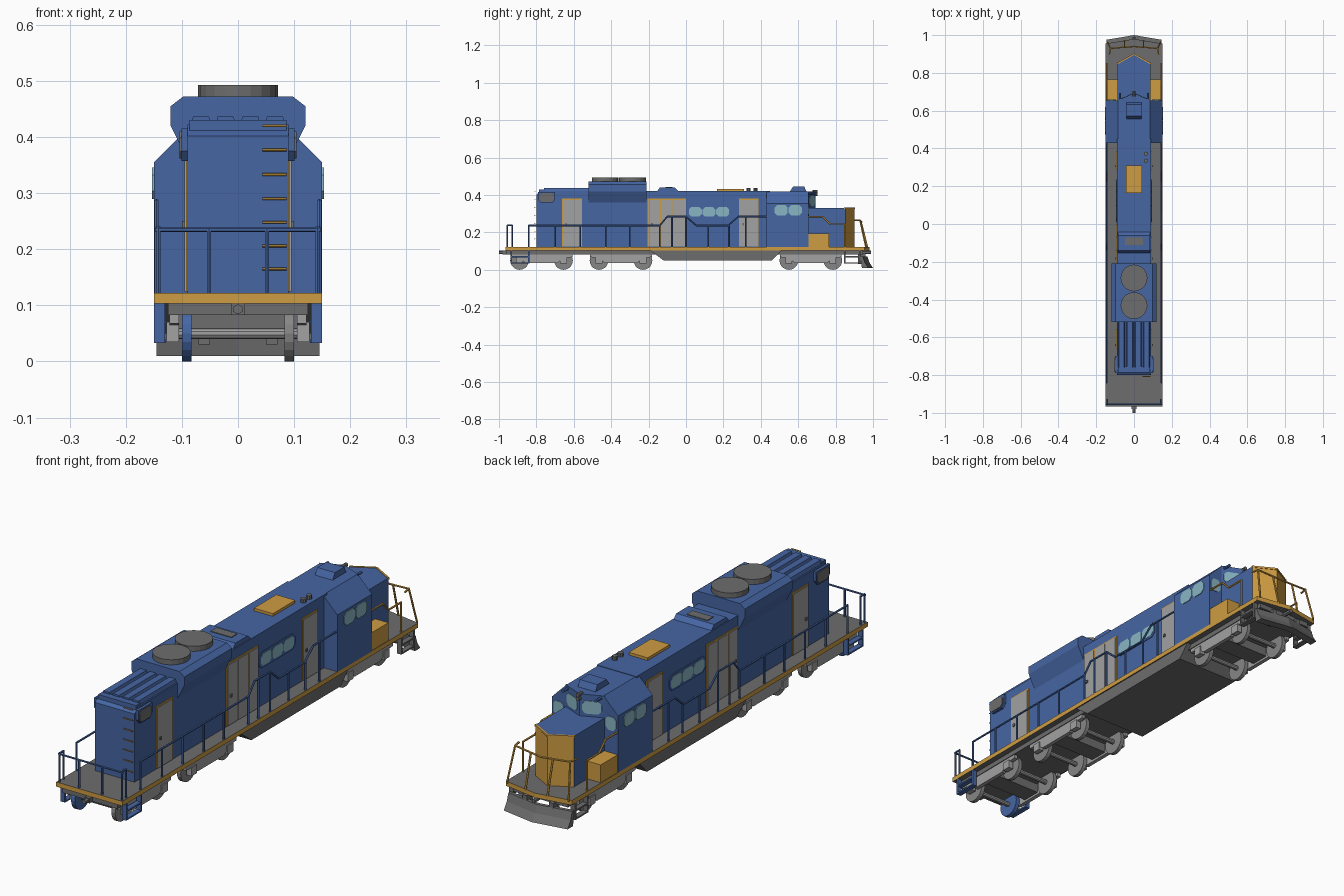
import bpy, bmesh, math
from mathutils import Vector, Matrix

if "Cube" in bpy.data.objects:
    bpy.data.objects.remove(bpy.data.objects["Cube"])


def material(name, r, g, b):
    m = bpy.data.materials.new(name)
    m.diffuse_color = (r, g, b, 1)
    m.use_nodes = True
    m.node_tree.nodes["Principled BSDF"].inputs["Base Color"].default_value = m.diffuse_color
    return m


BLUE = material("blue", 0.061, 0.133, 0.37)
YELLOW = material("yellow", 0.62, 0.335, 0.055)
GRAY = material("gray", 0.155, 0.155, 0.155)
STEEL = material("light_gray", 0.36, 0.36, 0.36)
WHEEL = material("wheel_gray", 0.24, 0.24, 0.24)
GLASS = material("glass_blue", 0.25, 0.47, 0.56)


def make(name, bm, mats, mirror=False, rule=None):
    bmesh.ops.recalc_face_normals(bm, faces=bm.faces)
    if rule:
        for f in bm.faces:
            f.normal_update()
            f.material_index = rule(f)
    me = bpy.data.meshes.new(name)
    bm.to_mesh(me)
    bm.free()
    for m in (mats if isinstance(mats, list) else [mats]):
        me.materials.append(m)
    ob = bpy.data.objects.new(name, me)
    bpy.context.collection.objects.link(ob)
    if mirror:
        ob.modifiers.new("mirror", 'MIRROR')
    return ob


def extrude_poly(bm, pts, vec):
    f = bm.faces.new([bm.verts.new(p) for p in pts])
    new = bmesh.ops.extrude_face_region(bm, geom=[f])["geom"]
    bmesh.ops.translate(bm, vec=vec, verts=[v for v in new if isinstance(v, bmesh.types.BMVert)])


def prism(name, pts, axis, a, b, mat, mirror=False, rule=None):
    place = {'x': lambda p, t: (t, p[0], p[1]), 'y': lambda p, t: (p[0], t, p[1]),
             'z': lambda p, t: (p[0], p[1], t)}[axis]
    bm = bmesh.new()
    extrude_poly(bm, [place(p, a) for p in pts], Vector(place((0, 0), b - a)))
    return make(name, bm, mat, mirror, rule)


def box(name, x0, x1, y0, y1, z0, z1, mat, mirror=False):
    return prism(name, [(x0, y0), (x1, y0), (x1, y1), (x0, y1)], 'z', z0, z1, mat, mirror)


def pane(name, c, u, w, h, mat, t=0.004, cut=0.25, mirror=True):
    # Thin upright plate with clipped corners, facing u x z
    c, u, v = Vector(c), Vector(u).normalized(), Vector((0, 0, 1))
    k, a, b = cut * min(w, h), w / 2, h / 2
    pts = [(-a + k, -b), (a - k, -b), (a, -b + k), (a, b - k), (a - k, b), (-a + k, b), (-a, b - k), (-a, -b + k)]
    bm = bmesh.new()
    extrude_poly(bm, [c + u * p + v * q for p, q in pts], u.cross(v) * t)
    return make(name, bm, mat, mirror)


def rods(name, paths, r, mat, mirror=False, sides=6):
    bm = bmesh.new()
    for path in paths:
        for p, q in zip(path, path[1:]):
            p, q = Vector(p), Vector(q)
            d = q - p
            m = Matrix.Translation((p + q) / 2) @ d.to_track_quat('Z', 'Y').to_matrix().to_4x4()
            bmesh.ops.create_cone(bm, cap_ends=True, segments=sides, radius1=r, radius2=r,
                                  depth=d.length + r, matrix=m)
    return make(name, bm, mat, mirror)


# Deck: yellow rim, gray top and underside, pointed nose end
prism("deck", [(-.15, -.965), (.15, -.965), (.15, .955), (0, .98), (-.15, .955)], 'z', .103, .122,
      [YELLOW, GRAY], rule=lambda f: int(abs(f.normal.z) > .5))
box("underframe", -.125, .125, -.96, .945, .083, .103, GRAY)
prism("fuel_tank", [(-.19, .103), (-.12, .05), (.46, .05), (.51, .103)], 'x', -.145, .145, GRAY)
rods("couplers", [[(0, -.995, .093), (0, -.94, .093)], [(0, .985, .093), (0, .94, .093)]], .009, GRAY)
box("coupler_plate", -.012, .012, -.98, -.96, .083, .103, GRAY)

# Plow, sheared backwards from the centre line
plow = prism("plow", [(.955, .072), (.97, .072), (.98, .04), (1.0, .01), (.965, .01)], 'x', 0, .145, GRAY, True)
for v in plow.data.vertices:
    v.co.y -= .17 * v.co.x
box("plow_bracket", .05, .07, .92, .96, .03, .09, GRAY, True)

# Trucks
for n, yc in enumerate((-.7725, -.3475, .6675)):
    half = [(.165, .092), (.165, .068), (.12, .064), (.085, .036), (.03, .036)]
    side = [(yc + y, z) for y, z in half] + [(yc - y, z) for y, z in reversed(half)]
    prism(f"truck_frame_{n}", side, 'x', .105, .122, STEEL, True)
    box(f"truck_bolster_{n}", -.105, .105, yc - .04, yc + .04, .045, .09, GRAY)
    for k, y in enumerate((yc - .1175, yc + .1175)):
        rods(f"axle_{n}_{k}", [[(-.115, y, .05), (.115, y, .05)]], .01, STEEL, sides=10)
        box(f"axle_box_{n}_{k}", .105, .127, y - .018, y + .018, .035, .07, STEEL, True)
        for sx in (-1, 1):
            odd = n == 0 and k == 0 and sx < 0
            rods(f"wheel_{n}_{k}_{'r' if sx > 0 else 'l'}", [[(sx * .084, y, .05), (sx * .09, y, .05)],
                 [(sx * .084, y, .05), (sx * .0841, y, .05)]][:1], .05, BLUE if odd else WHEEL, sides=20)
# Wheels get their width trimmed to a flat disc
for ob in bpy.data.objects:
    if ob.name.startswith("wheel_"):
        s = 1 if ob.name.endswith("r") else -1
        for v in ob.data.vertices:
            v.co.x = s * (.1 if abs(v.co.x) > .087 else .083)

# Long hood
prism("hood", [(-.8, .12), (-.8, .402), (-.77, .422), (.45, .422), (.45, .12)], 'x', -.09, .09, BLUE)
for n, x in enumerate((.022, .066)):
    prism(f"roof_ridge_{n}", [(x - .019, .42), (x - .014, .437), (x + .014, .437), (x + .019, .42)],
          'y', -.76, -.52, BLUE, True)
box("roof_end_cap", -.086, .086, -.785, -.755, .41, .43, BLUE)
prism("rear_side_box", [(-.79, .375), (-.775, .357), (-.715, .357), (-.70, .375), (-.70, .415), (-.79, .415)],
      'x', .09, .101, BLUE, True)
pane("rear_side_grille", (.1, -.745, .386), (0, 1, 0), .078, .048, GRAY)

# Radiator housing with fans
prism("radiator_housing", [(-.09, .36), (.09, .36), (.12, .42), (.12, .455), (.098, .472), (-.098, .472),
                           (-.12, .455), (-.12, .42)], 'y', -.52, -.21, BLUE)
for n, y in enumerate((-.286, -.432)):
    rods(f"fan_{n}", [[(0, y, .47), (0, y, .471)]], .071, GRAY, sides=20)
    for v in bpy.data.objects[f"fan_{n}"].data.vertices:
        v.co.z = .493 if v.co.z > .4705 else .465

# Roof fittings
prism("roof_vent", [(-.155, .42), (-.14, .44), (-.06, .44), (-.04, .42)], 'x', -.086, .086, BLUE)
box("roof_vent_grille", -.047, .047, -.11, -.072, .439, .443, GRAY)
box("roof_hatch", -.043, .043, .165, .31, .42, .433, YELLOW)
rods("exhaust_caps", [[(.063, .335, .42), (.063, .335, .432)], [(.063, .372, .42), (.063, .372, .432)]], .011, GRAY, sides=10)
prism("cab_roof_box", [(.555, .418), (.572, .445), (.632, .445), (.645, .418)], 'x', -.04, .04, BLUE)

# Side doors: yellow frames, gray leaves
for n, (y0, y1, count) in enumerate(((-.663, -.555, 1), (-.205, 0, 3), (.283, .387, 1))):
    box(f"door_frame_{n}", .088, .093, y0, y1, .125, .38, YELLOW, True)
    step = (y1 - y0) / count
    for k in range(count):
        a = y0 + k * step
        box(f"door_leaf_{n}_{k}", .09, .0955, a + .005, a + step - .005, .125, .374, STEEL, True)
    box(f"door_handle_{n}", .09, .1, y0 + .018, y0 + .028, .238, .25, GRAY, True)

# Hood side windows
pane("hood_window_frame", (.088, .122, .31), (0, 1, 0), .235, .066, BLUE, t=.005)
for n in range(3):
    pane(f"hood_window_{n}", (.09, .05 + n * .073, .31), (0, 1, 0), .069, .05, GLASS)

# Cab with pointed windscreen
prism("cab", [(-.15, .12), (.15, .12), (.15, .355), (.085, .42), (-.085, .42), (-.15, .355)], 'y', .43, .655, BLUE)
prism("cab_front", [(-.088, .65), (.088, .65), (.088, .655), (0, .692), (-.088, .655)], 'z', .32, .42, BLUE)
for n, y in enumerate((.509, .584)):
    pane(f"cab_side_window_{n}", (.149, y, .318), (0, 1, 0), .07, .056, GLASS)
pane("windscreen", (.044, .672, .368), (-.088, .037, 0), .074, .052, GLASS)
pane("cab_corner_window", (.119, .654, .316), (-1, 0, 0), .046, .056, GLASS)
rods("headlights", [[(0, .68, .402), (0, .70, .402)], [(0, .68, .418), (0, .70, .418)]], .008, GRAY, sides=8)
rods("cab_horns", [[(.075, .65, .41), (.075, .69, .41)]], .006, BLUE, True)

# Short nose: yellow on the two front faces
prism("nose", [(-.088, .65), (.088, .65), (.088, .852), (0, .9), (-.088, .852)], 'z', .12, .33,
      [BLUE, YELLOW], rule=lambda f: int(f.normal.y > .5))
prism("nose_trim", [(.088, .845), (.09, .853), (0, .903), (0, .895)], 'z', .324, .332, YELLOW, True)
box("nose_locker", .088, .148, .655, .765, .12, .195, YELLOW, True)

# Ladder on the hood end
rods("ladder", [[(.045, -.808, z), (.085, -.808, z)] for z in (.165, .206, .248, .29, .333, .377, .42)], .0025, YELLOW)

# Side and end handrails
X = .145
top = [(-.84, .12), (-.84, .237), (-.14, .237), (-.1, .285), (0, .285), (.055, .237), (.225, .237), (.28, .285), (.43, .285)]
posts = [(-.7, .237), (-.565, .237), (-.43, .237), (-.3, .237), (-.14, .237), (-.075, .285), (0, .285),
         (.12, .237), (.23, .237), (.32, .285)]
rods("side_rail", [[(X, y, z) for y, z in top]] + [[(X, y, .12), (X, y, z)] for y, z in posts], .0042, BLUE, True)
rods("end_rail", [[(-X, -.955, .235), (X, -.955, .235)]] + [[(x, -.955, .12), (x, -.955, .235)] for x in (-.052, .052)]
     + [[(x, -.955, .12), (x, -.955, .238), (x, -.93, .238), (x, -.93, .12)] for x in (-.142, .142)], .0042, BLUE)
rods("nose_side_rail", [[(X, .655, .285), (X, .73, .285), (X, .77, .245), (X, .85, .245), (X, .85, .12)]], .004, YELLOW, True)
rods("nose_end_rail", [[(.14, .962, .12), (.125, .93, .265), (0, .94, .255)], [(.125, .93, .265), (.13, .9, .265)],
                       [(.05, .97, .12), (.05, .935, .258)]], .0042, YELLOW, True)

# Corner steps
for name, y0, y1, mat in (("rear", -.935, -.84, BLUE), ("nose", .85, .93, GRAY)):
    for n, y in enumerate((y0, y1)):
        box(f"{name}_step_side_{n}", .13, .15, y - .004, y + .004, .033, .105, mat, True)
    for n, z in enumerate((.036, .07)):
        box(f"{name}_step_tread_{n}", .128, .15, y0, y1, z - .003, z + .003, mat, True)
